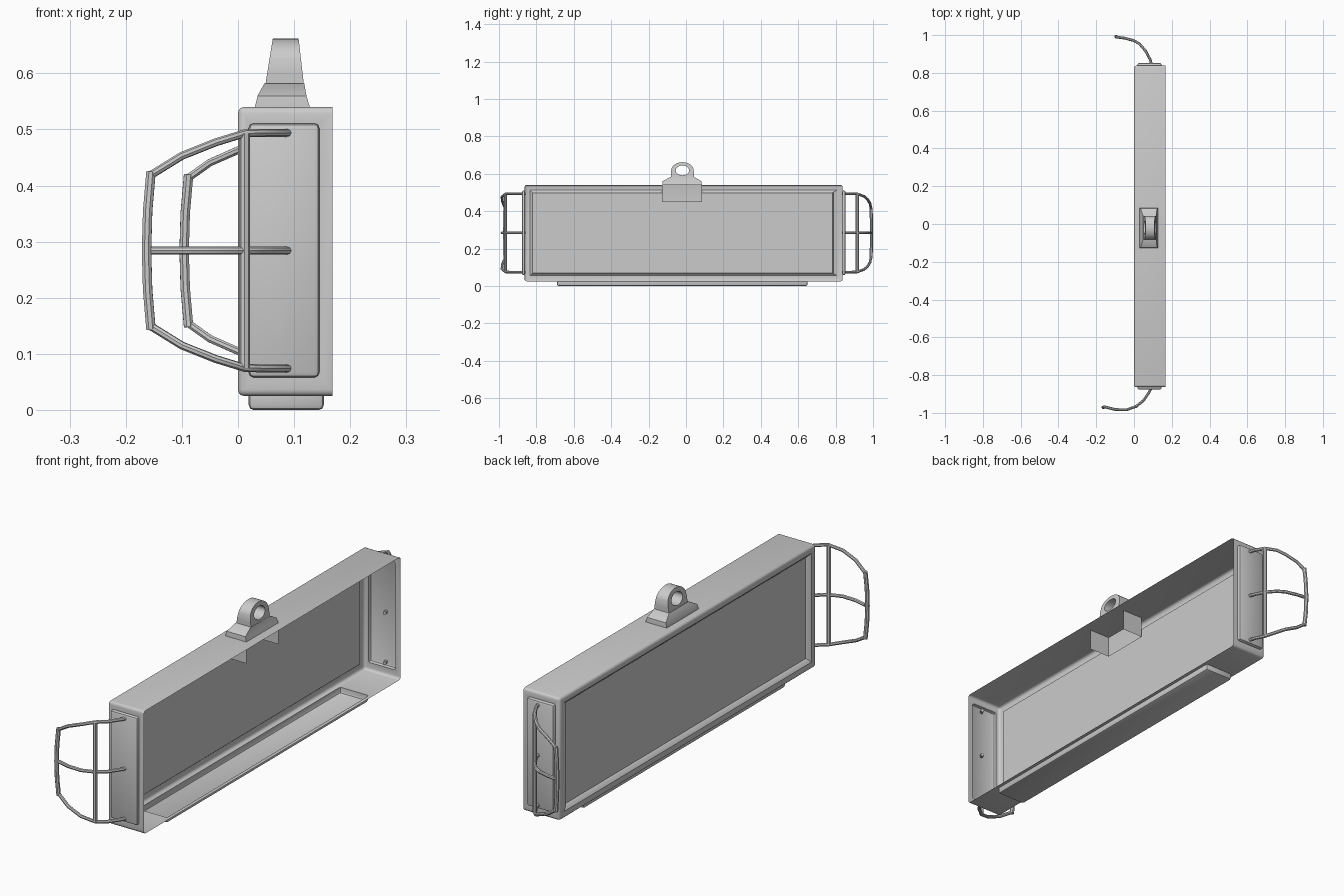
import bpy, bmesh, math
from mathutils import Vector

if "Cube" in bpy.data.objects:
    bpy.data.objects.remove(bpy.data.objects["Cube"])


def finish(bm, name):
    bmesh.ops.recalc_face_normals(bm, faces=bm.faces)
    me = bpy.data.meshes.new(name)
    bm.to_mesh(me)
    bm.free()
    ob = bpy.data.objects.new(name, me)
    bpy.context.collection.objects.link(ob)
    smooth(ob)
    return ob


def smooth(ob):
    bpy.ops.object.select_all(action='DESELECT')
    ob.select_set(True)
    bpy.context.view_layer.objects.active = ob
    bpy.ops.object.shade_smooth_by_angle(angle=math.radians(35))


def biggest(bm, direction):
    d = Vector(direction)
    bm.normal_update()
    return max((f for f in bm.faces if f.normal.dot(d) > 0.95), key=lambda f: f.calc_area())


def inset_to(bm, f, lo, hi):
    """Inset a rectangular face and snap its corners to exact bounds."""
    mid = f.calc_center_median()
    bmesh.ops.inset_individual(bm, faces=[f], thickness=0.004, use_even_offset=True)
    flat = [i for i in range(3) if abs(f.normal[i]) > 0.9][0]
    for v in f.verts:
        for i in range(3):
            v.co[i] = lo[i] if (i == flat or v.co[i] < mid[i]) else hi[i]


def round_raised(bm, f, offset):
    edges = {e for v in f.verts for e in v.link_edges}
    bmesh.ops.bevel(bm, geom=list(edges), offset=offset, segments=2, profile=0.5,
                    affect='EDGES', clamp_overlap=True)


# Open-sided housing shell
X1, Y0, Y1, Z0, Z1 = 0.168, -0.863, 0.838, 0.025, 0.54
bm = bmesh.new()
bmesh.ops.create_cube(bm, size=1)
for v in bm.verts:
    v.co = (X1 if v.co.x > 0 else 0, Y1 if v.co.y > 0 else Y0, Z1 if v.co.z > 0 else Z0)
edges = [e for e in bm.edges if not all(v.co.x > 0.1 for v in e.verts)]
bmesh.ops.bevel(bm, geom=edges, offset=0.011, segments=3, profile=0.5, affect='EDGES')
bmesh.ops.delete(bm, geom=[biggest(bm, (1, 0, 0))], context='FACES')

# Recessed panel in the closed side
f = biggest(bm, (-1, 0, 0))
inset_to(bm, f, (0, Y0 + 0.03, Z0 + 0.03), (0, Y1 - 0.03, Z1 - 0.028))
inset_to(bm, f, (0.008, -0.823, 0.066), (0.008, 0.788, 0.502))
inset_to(bm, f, (0.018, -0.82, 0.07), (0.018, 0.784, 0.498))

# Raised end plates and bottom plate, open to the inside
for d, base, out, lo, hi in (
        ((0, -1, 0), Y0, -0.877, (0.019, 0, 0.058), (0.145, 0, 0.511)),
        ((0, 1, 0), Y1, 0.853, (0.019, 0, 0.058), (0.145, 0, 0.511)),
        ((0, 0, -1), Z0, 0.0, (0.019, -0.69, 0), (0.153, 0.65, 0))):
    f = biggest(bm, d)
    axis = 2 if d[2] else 1
    for level in (base, out):
        a, b = list(lo), list(hi)
        a[axis] = b[axis] = level
        inset_to(bm, f, a, b)
    round_raised(bm, f, 0.009)
finish(bm, "housing")

# Hanger base: flared block, plus a three-sided skirt inside the housing
bm = bmesh.new()
rings = []
for z, xa, xb, ya, yb in ((0.45, 0.03, 0.128, -0.127, 0.085), (0.54, 0.03, 0.128, -0.127, 0.085),
                          (0.56, 0.035, 0.122, -0.125, 0.083), (0.582, 0.047, 0.118, -0.085, 0.045)):
    rings.append([bm.verts.new(p) for p in ((xb, ya, z), (xa, ya, z), (xa, yb, z), (xb, yb, z))])
for k in range(3):
    for i in range(3 if k == 0 else 4):
        j = (i + 1) % 4
        bm.faces.new((rings[k][i], rings[k][j], rings[k + 1][j], rings[k + 1][i]))
bm.faces.new(rings[3])
finish(bm, "hanger_base")

# Hanger eye: tapered arch with a hole
bm = bmesh.new()
N, CY, CZ, ZB = 32, -0.019, 0.618, 0.575
loops = {}
for side in (0, 1):
    for kind in ("outer", "hole"):
        ring = []
        for i in range(N):
            a = 2 * math.pi * i / N
            c, s = math.cos(a), math.sin(a)
            if kind == "hole":
                y, z = 0.036 * c, 0.026 * s
            elif s >= 0:
                y, z = 0.06 * c, 0.044 * s
            else:
                k = min(1 / max(abs(c), 1e-6), 1 / abs(s))
                y, z = 0.062 * c * k, (CZ - ZB) * s * k
            t = (CZ + z - ZB) / 0.087
            x = 0.118 - 0.010 * t if side else 0.048 + 0.014 * t
            ring.append(bm.verts.new((x, CY + y, CZ + z)))
        loops[side, kind] = ring
for a, b in (((0, "outer"), (1, "outer")), ((0, "hole"), (1, "hole")),
             ((0, "outer"), (0, "hole")), ((1, "outer"), (1, "hole"))):
    for i in range(N):
        j = (i + 1) % N
        bm.faces.new((loops[a][i], loops[a][j], loops[b][j], loops[b][i]))
finish(bm, "hanger_eye")


# Tubular end cages
def tubes(name, paths, radius):
    cu = bpy.data.curves.new(name, 'CURVE')
    cu.dimensions = '3D'
    cu.bevel_depth = radius
    cu.bevel_resolution = 2
    cu.use_fill_caps = True
    for pts in paths:
        sp = cu.splines.new('POLY')
        sp.points.add(len(pts) - 1)
        for p, co in zip(sp.points, pts):
            p.co = (*co, 1)
    ob = bpy.data.objects.new(name, cu)
    bpy.context.collection.objects.link(ob)
    bpy.ops.object.select_all(action='DESELECT')
    ob.select_set(True)
    bpy.context.view_layer.objects.active = ob
    bpy.ops.object.convert(target='MESH')
    smooth(bpy.context.view_layer.objects.active)


MID = 0.284
# Each point: x, y, height of the outer rails above the middle rail
front = [(0.095, -0.86, 0.21), (0.082, -0.888, 0.21), (0.05, -0.935, 0.21), (0.012, -0.965, 0.209),
         (-0.04, -0.984, 0.193), (-0.1, -0.982, 0.169), (-0.155, -0.968, 0.135)]
back = [(0.095, 0.836, 0.21), (0.086, 0.87, 0.21), (0.062, 0.915, 0.209), (0.03, 0.953, 0.195),
        (0, 0.971, 0.179), (-0.05, 0.984, 0.157), (-0.088, 0.989, 0.13)]
for name, path, inner in (("front_cage", front, 3), ("back_cage", back, 2)):
    tubes(name + "_rails",
          [[(x, y, MID + s * dz) for x, y, dz in path] for s in (-1, 0, 1)], 0.0072)
    xi, yi, zi = path[inner]
    xo, yo, zo = path[-1]
    bow = 0.008
    outer = [(xo - bow * (1 - k * k), yo + math.copysign(0.003, yo) * (1 - k * k), MID + k * (zo + 0.006))
             for k in (-1, -0.5, 0, 0.5, 1)]
    tubes(name + "_posts", [[(xi, yi, MID - zi), (xi, yi, MID + zi)], outer], 0.009)
